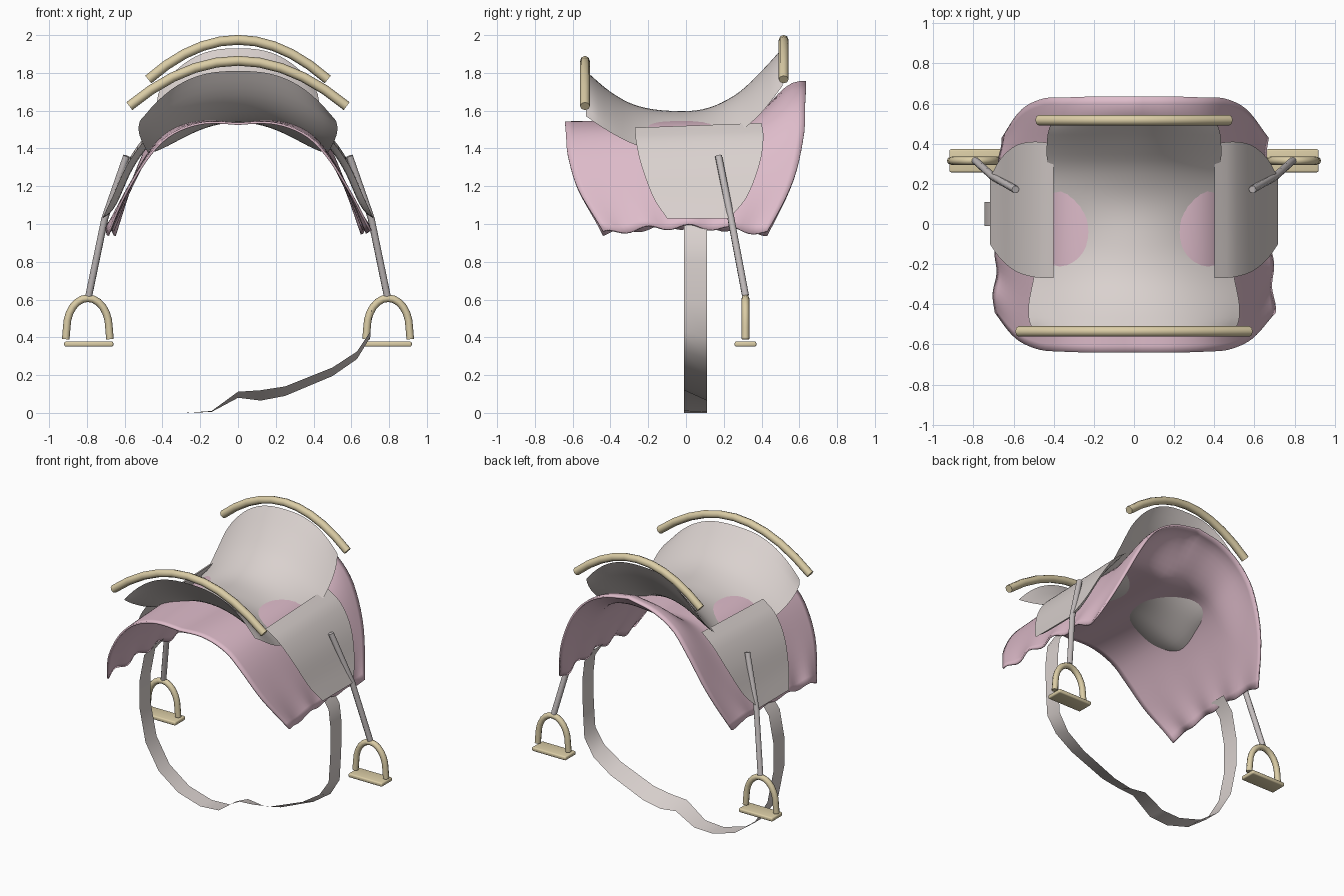
import bpy, bmesh, math

old = bpy.data.objects.get("Cube")
if old:
    bpy.data.objects.remove(old, do_unlink=True)


def material(name, r, g, b):
    m = bpy.data.materials.new(name)
    m.use_nodes = True
    m.diffuse_color = (r, g, b, 1)
    m.node_tree.nodes["Principled BSDF"].inputs["Base Color"].default_value = (r, g, b, 1)
    return m


LEATHER = material("pale leather", 0.70, 0.64, 0.62)
PINK = material("pink cloth", 0.73, 0.50, 0.59)
BRASS = material("pale brass", 0.71, 0.61, 0.38)
GREY = material("grey strap", 0.55, 0.51, 0.51)


def interp(keys, t):
    """Smooth interpolation through rows of (key, value, value, ...)."""
    n = len(keys) - 1
    i = max(k for k in range(n) if t >= keys[k][0] or k == 0)
    a, b = keys[i], keys[i + 1]
    p, q = keys[max(i - 1, 0)], keys[min(i + 2, n)]
    d = b[0] - a[0]
    f = (t - a[0]) / d
    out = []
    for j in range(1, len(a)):
        m0 = (b[j] - p[j]) / (b[0] - p[0]) * d
        m1 = (q[j] - a[j]) / (q[0] - a[0]) * d
        c = b[j] - a[j]
        out.append(a[j] + f * (m0 + f * (3 * c - 2 * m0 - m1 + f * (m0 + m1 - 2 * c))))
    return out


def finish(name, bm, mat, angle=50):
    bmesh.ops.remove_doubles(bm, verts=bm.verts, dist=0.0005)
    mesh = bpy.data.meshes.new(name)
    bm.to_mesh(mesh)
    bm.free()
    mesh.materials.append(mat)
    ob = bpy.data.objects.new(name, mesh)
    bpy.context.collection.objects.link(ob)
    bpy.ops.object.select_all(action='DESELECT')
    ob.select_set(True)
    bpy.context.view_layer.objects.active = ob
    bpy.ops.object.shade_smooth_by_angle(angle=math.radians(angle))
    return ob


def add_grid(bm, func, nu, nv):
    rows = [[bm.verts.new(func(i / nu, j / nv)) for j in range(nv + 1)] for i in range(nu + 1)]
    for i in range(nu):
        for j in range(nv):
            bm.faces.new((rows[i][j], rows[i + 1][j], rows[i + 1][j + 1], rows[i][j + 1]))


def padded(name, func, shift, nu, nv, mat):
    """Two skins sharing one border; the inner skin is pushed along shift."""
    def inner(u, v):
        k = (1 - abs(2 * u - 1) ** 6) * (1 - abs(2 * v - 1) ** 6)
        return [c + k * s for c, s in zip(func(u, v), shift)]
    bm = bmesh.new()
    add_grid(bm, func, nu, nv)
    add_grid(bm, inner, nu, nv)
    bmesh.ops.remove_doubles(bm, verts=bm.verts, dist=0.0005)
    bmesh.ops.recalc_face_normals(bm, faces=bm.faces)
    return finish(name, bm, mat)


def tube(name, points, radius, mat):
    cu = bpy.data.curves.new(name, 'CURVE')
    cu.dimensions = '3D'
    cu.bevel_depth = radius
    cu.bevel_resolution = 2
    cu.use_fill_caps = True
    sp = cu.splines.new('POLY')
    sp.points.add(len(points) - 1)
    for p, co in zip(sp.points, points):
        p.co = (*co, 1)
    cu.materials.append(mat)
    ob = bpy.data.objects.new(name, cu)
    bpy.context.collection.objects.link(ob)
    return ob


# Blanket: half section rows are (position, x, z, front y, back y)
BLANKET = [(0, 0, 1.53, -0.64, 0.635), (0.2, 0.2, 1.545, -0.64, 0.635),
           (0.4, 0.36, 1.505, -0.635, 0.63), (0.55, 0.47, 1.40, -0.625, 0.625),
           (0.75, 0.585, 1.2, -0.57, 0.57), (1, 0.695, 0.95, -0.44, 0.43)]


def blanket(u, v):
    side = 1 if u >= 0.5 else -1
    h = abs(2 * u - 1)
    x, z, yf, yb = interp(BLANKET, h)
    y = yf + (yb - yf) * v
    # the back rises, the front shoulders sag, the hem ripples
    lift = min(max((y - 0.30) / 0.30, 0), 1)
    z += 0.22 * lift * lift * (3 - 2 * lift) * (1 - h) ** 1.3
    z -= 0.04 * math.sin(math.pi * h) ** 2 * (1 - v) ** 3
    wave = math.sin(v * 25 + side) * h ** 8
    x = x * (1 - 0.05 * v) + 0.008 * wave
    z += 0.014 * wave + 0.035 * h ** 8 * math.sin(math.pi * v)
    return side * x, y, z


bm = bmesh.new()
add_grid(bm, blanket, 48, 36)
ob = finish("saddle_blanket", bm, PINK)
mod = ob.modifiers.new("cloth thickness", 'SOLIDIFY')
mod.thickness = 0.012
mod.offset = 0

# Seat: rows are (y, centre height, edge height, half width)
SEAT = [(-0.53, 1.81, 1.57, 0.53), (-0.4, 1.70, 1.485, 0.525), (-0.27, 1.63, 1.42, 0.50),
        (-0.1, 1.60, 1.375, 0.47), (0.1, 1.61, 1.42, 0.45), (0.27, 1.69, 1.48, 0.435),
        (0.4, 1.81, 1.59, 0.435), (0.51, 1.93, 1.73, 0.43)]


def seat(u, v):
    y = -0.53 + 1.04 * v
    zc, ze, w = interp(SEAT, y)
    end = abs(2 * v - 1)
    w *= 1 - 0.06 * end ** 16
    s = 2 * u - 1
    return s * w, y, zc - (zc - ze) * abs(s) ** (2 + 0.6 * end ** 4)


padded("seat", seat, (0, 0, -0.06), 28, 32, LEATHER)

# Side flaps: rows are (position, x, z, front y, back y)
FLAP = [(0, 0.40, 1.535, -0.27, 0.40), (0.2, 0.495, 1.46, -0.265, 0.41),
        (0.5, 0.59, 1.32, -0.235, 0.39), (0.8, 0.668, 1.14, -0.17, 0.32),
        (1, 0.718, 1.03, -0.10, 0.23)]

for side, label in ((1, "left"), (-1, "right")):
    def flap(u, v):
        x, z, yf, yb = interp(FLAP, u)
        z -= 0.025 * (1 - u) * (1 - v)
        return side * x, yf + (yb - yf) * v, z
    padded(label + "_flap", flap, (-0.03 * side, 0, -0.025), 16, 16, LEATHER)

    # Stirrup strap, arch and tread
    tube(label + "_stirrup_strap", [(side * 0.59, 0.172, 1.36), (side * 0.705, 0.238, 1.03),
                                    (side * 0.79, 0.315, 0.62)], 0.019, GREY)
    arch = [(side * 0.795 - 0.117, 0.315, 0.39)]
    for k in range(13):
        a = math.pi * (1 - k / 12)
        arch.append((side * 0.795 + 0.112 * math.cos(a), 0.315, 0.45 + 0.157 * math.sin(a)))
    arch.append((side * 0.795 + 0.117, 0.315, 0.39))
    tube(label + "_stirrup_arch", arch, 0.02, BRASS)
    bm = bmesh.new()
    bmesh.ops.create_cube(bm, size=1)
    for vert in bm.verts:
        vert.co = (side * 0.79 + vert.co.x * 0.26, 0.315 + vert.co.y * 0.115,
                   0.364 + vert.co.z * 0.027)
    bmesh.ops.bevel(bm, geom=bm.edges[:], offset=0.009, segments=3, profile=0.5, affect='EDGES')
    finish(label + "_stirrup_tread", bm, BRASS, 70)

# Brass rims on the front and back of the seat
for name, y, half, top, drop in (("front_rim", -0.535, 0.575, 1.864, 0.24),
                                 ("back_rim", 0.517, 0.475, 1.975, 0.21)):
    pts = []
    for k in range(11):
        s = k / 5 - 1
        pts.append((s * half, y, top - drop * abs(s) ** 2))
    tube(name, pts, 0.026, BRASS)

# Girth strap: rows are (x, front edge z, back edge z)
GIRTH = [(0.64, 1.02, 1.02), (0.70, 0.93, 0.93), (0.715, 0.8, 0.8), (0.712, 0.6, 0.6),
         (0.70, 0.43, 0.40), (0.63, 0.325, 0.285), (0.5, 0.24, 0.195), (0.25, 0.14, 0.09),
         (0.12, 0.12, 0.065), (0, 0.112, 0.08), (-0.14, 0.01, 0.005), (-0.28, 0, 0),
         (-0.45, 0.05, 0.05), (-0.6, 0.16, 0.16), (-0.7, 0.33, 0.33), (-0.745, 0.55, 0.55),
         (-0.745, 0.75, 0.75), (-0.71, 0.93, 0.93), (-0.64, 1.02, 1.02)]


def girth(u, v):
    x, zf, zb = GIRTH[round(u * (len(GIRTH) - 1))]
    return x, -0.01 + 0.12 * v, zf + (zb - zf) * v


bm = bmesh.new()
add_grid(bm, girth, len(GIRTH) - 1, 1)
finish("girth_strap", bm, LEATHER)
